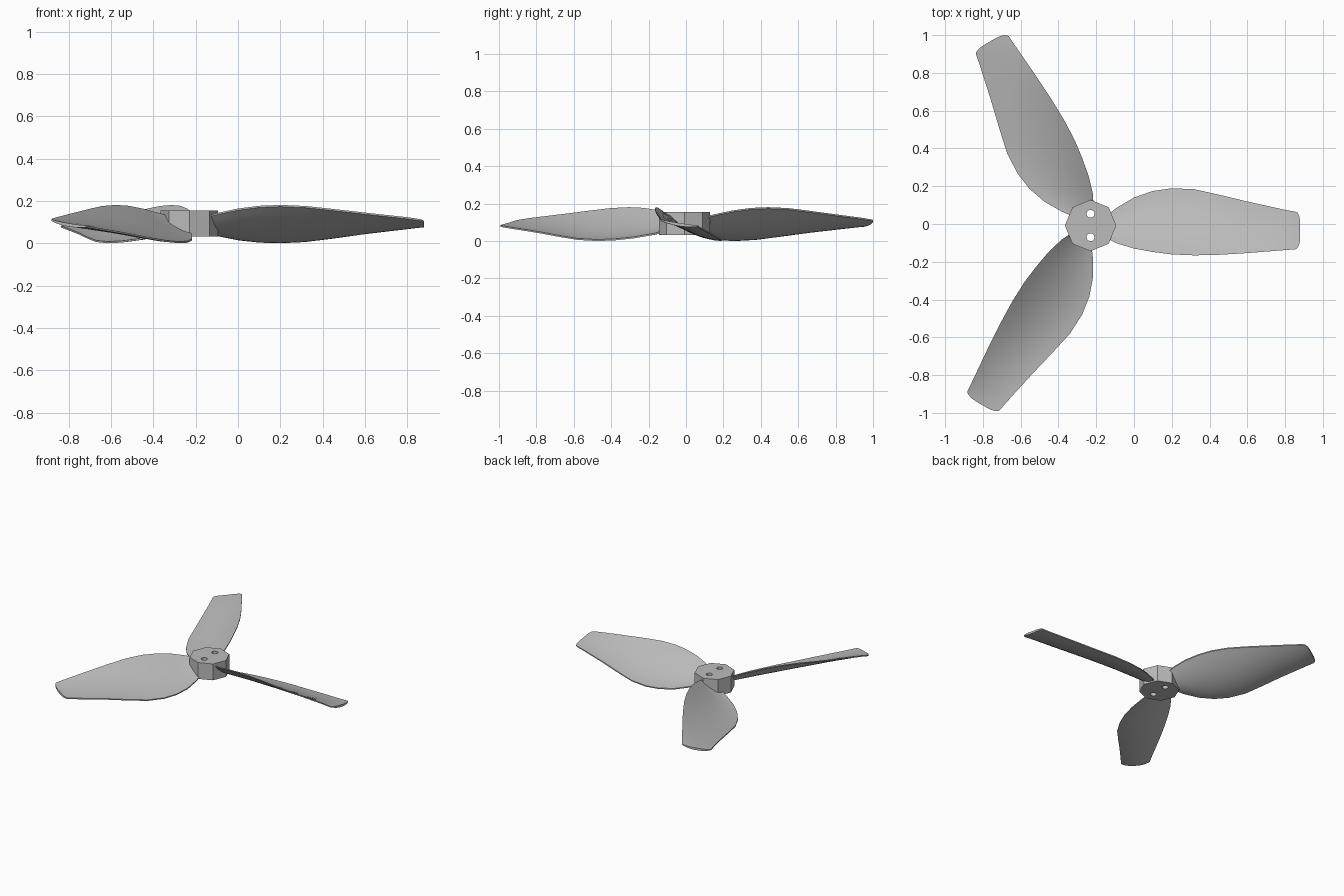
import bpy, bmesh, math
from mathutils import Matrix, Vector

cube = bpy.data.objects.get("Cube")
if cube:
    bpy.data.objects.remove(cube, do_unlink=True)

HUB = Vector((-0.23, -0.008, 0))
CHORD_STEPS = 10

grey = bpy.data.materials.new("light grey plastic")
grey.use_nodes = True
grey.diffuse_color = (0.5, 0.5, 0.5, 1)
grey.node_tree.nodes["Principled BSDF"].inputs["Base Color"].default_value = grey.diffuse_color


def add_object(name, bm):
    bmesh.ops.recalc_face_normals(bm, faces=bm.faces)
    mesh = bpy.data.meshes.new(name)
    bm.to_mesh(mesh)
    bm.free()
    mesh.materials.append(grey)
    obj = bpy.data.objects.new(name, mesh)
    bpy.context.collection.objects.link(obj)
    return obj


def add_prism(name, sides, radius, low, high, centre):
    bm = bmesh.new()
    place = Matrix.Translation(centre + Vector((0, 0, (low + high) / 2)))
    bmesh.ops.create_cone(bm, cap_ends=True, segments=sides, radius1=radius,
                          radius2=radius, depth=high - low, matrix=place)
    return add_object(name, bm)


# Blade sections: distance from hub axis, front edge, back edge, high z, low z
SECTIONS = [
    (0.10, -0.075, 0.065, 0.135, 0.045),
    (0.14, -0.095, 0.095, 0.145, 0.032),
    (0.23, -0.122, 0.148, 0.164, 0.014),
    (0.33, -0.140, 0.183, 0.177, 0.003),
    (0.43, -0.153, 0.197, 0.181, 0.000),
    (0.55, -0.158, 0.192, 0.176, 0.006),
    (0.68, -0.155, 0.163, 0.162, 0.022),
    (0.83, -0.146, 0.127, 0.145, 0.043),
    (1.03, -0.130, 0.083, 0.123, 0.067),
    (1.085, -0.126, 0.073, 0.115, 0.074),
    (1.096, -0.118, 0.068, 0.113, 0.076),
]


def section_loop(section):
    """Closed outline of one cambered section, thinner at both edges."""
    dist, front, back, high, low = section
    upper, lower = [], []
    for i in range(CHORD_STEPS + 1):
        t = i / CHORD_STEPS
        bulge = 4 * t * (1 - t)
        half = 0.004 + 0.004 * bulge
        y = front + (back - front) * t
        mid = (high - 0.004) + (low - high + 0.008) * t - 0.19 * (high - low) * bulge
        # the last sections bow outward into a rounded tip
        x = dist + (0.014 * (1 - (2 * t - 1) ** 4) if dist > 1.09 else 0)
        upper.append((x, y, mid + half))
        lower.append((x, y, mid - half))
    return upper + lower[::-1]


def add_blade(name, angle):
    bm = bmesh.new()
    loops = [[bm.verts.new(p) for p in section_loop(s)] for s in SECTIONS]
    count = len(loops[0])
    for a, b in zip(loops, loops[1:]):
        for i in range(count):
            j = (i + 1) % count
            bm.faces.new((a[i], a[j], b[j], b[i]))
    # close root and tip with strips across the thickness
    for ring in (loops[0], loops[-1]):
        for i in range(CHORD_STEPS):
            bm.faces.new((ring[i], ring[i + 1], ring[-2 - i], ring[-1 - i]))
    bm.transform(Matrix.Translation(HUB) @ Matrix.Rotation(angle, 4, "Z"))
    obj = add_object(name, bm)
    bpy.ops.object.select_all(action="DESELECT")
    bpy.context.view_layer.objects.active = obj
    obj.select_set(True)
    bpy.ops.object.shade_smooth_by_angle(angle=math.radians(35))


for label, turn in (("left", 0), ("back_right", 120), ("front_right", -120)):
    add_blade(label + "_blade", math.radians(turn))

# Octagonal hub with two screw holes
hub = add_prism("hub", 8, 0.136, 0.033, 0.155, HUB)
for side in (1, -1):
    cutter = add_prism("hole_cutter", 20, 0.021, -0.1, 0.3,
                       HUB + Vector((0, side * 0.062, 0)))
    cutter.hide_render = True
    hole = hub.modifiers.new("screw hole", "BOOLEAN")
    hole.operation = "DIFFERENCE"
    hole.solver = "EXACT"
    hole.object = cutter
    bpy.context.view_layer.objects.active = hub
    bpy.ops.object.modifier_apply(modifier=hole.name)
    bpy.data.objects.remove(cutter, do_unlink=True)
